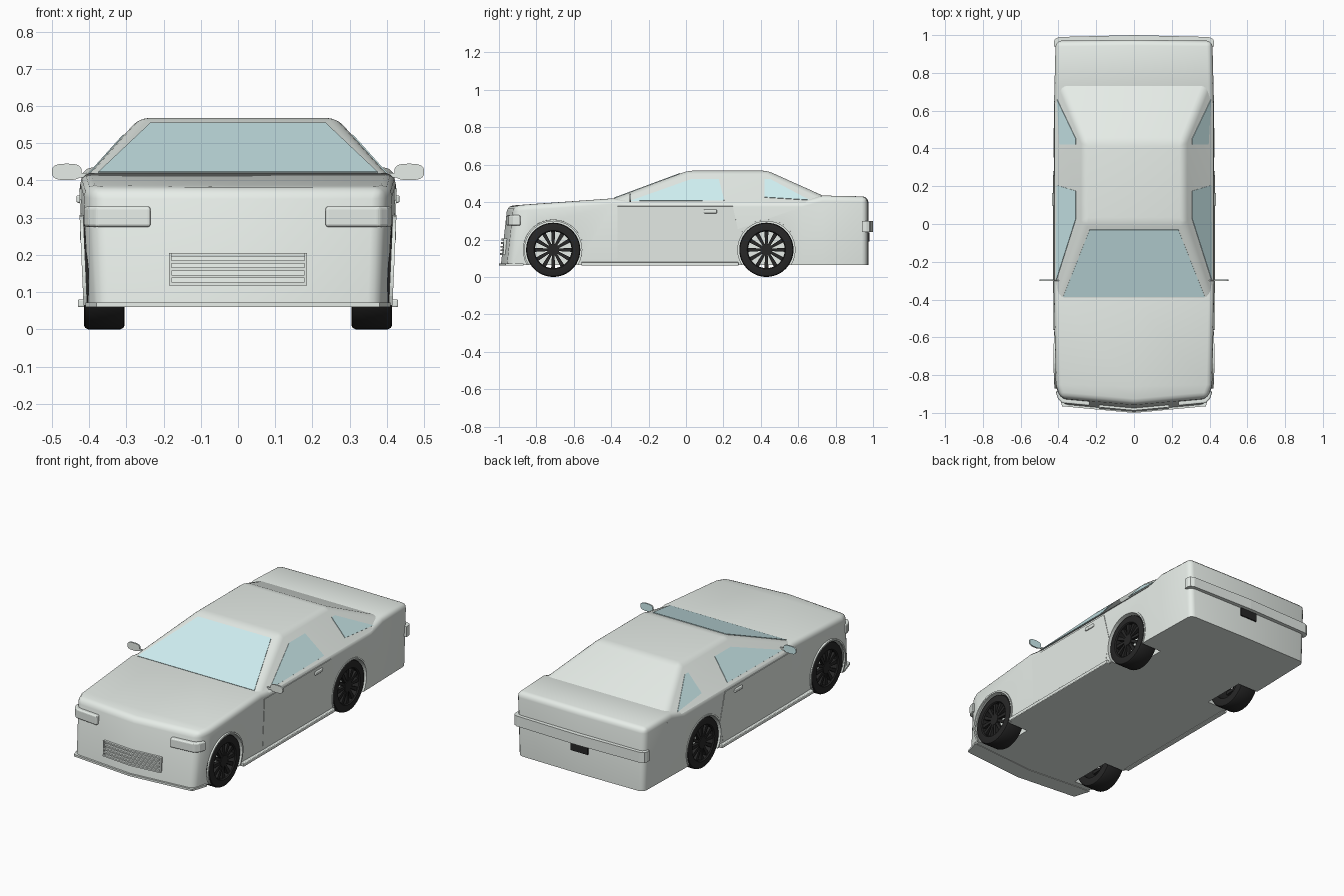
import bpy, bmesh
from math import sin, cos, pi, radians, copysign

if "Cube" in bpy.data.objects:
    bpy.data.objects.remove(bpy.data.objects["Cube"])


def material(name, rgb):
    m = bpy.data.materials.new(name)
    m.diffuse_color = (*rgb, 1)
    m.use_nodes = True
    m.node_tree.nodes["Principled BSDF"].inputs["Base Color"].default_value = m.diffuse_color
    return m


PAINT = material("paint", (0.80, 0.85, 0.81))
GLASS = material("glass", (0.64, 0.88, 0.90))
BLACK = material("black", (0.02, 0.02, 0.02))


def finish(name, bm, mat, mirror=False, bevel=0, thick=0, angle=30):
    """Turn a bmesh into an object with its usual modifiers."""
    bmesh.ops.recalc_face_normals(bm, faces=bm.faces)
    me = bpy.data.meshes.new(name)
    bm.to_mesh(me)
    bm.free()
    me.materials.append(mat)
    ob = bpy.data.objects.new(name, me)
    bpy.context.collection.objects.link(ob)
    if thick:
        s = ob.modifiers.new("thickness", 'SOLIDIFY')
        s.thickness, s.offset = thick, 0
    if bevel:
        b = ob.modifiers.new("bevel", 'BEVEL')
        b.width, b.segments = bevel, 3
    if mirror:
        ob.modifiers.new("mirror", 'MIRROR')
    return ob


def smooth(ob, apply=False):
    bpy.ops.object.select_all(action='DESELECT')
    ob.select_set(True)
    bpy.context.view_layer.objects.active = ob
    if apply:
        bpy.ops.object.convert(target='MESH')
    bpy.ops.object.shade_smooth_by_angle(angle=radians(32))


def loft(bm, rings, closed=False):
    """Skin rings of equal length; returns the vertex rings."""
    vs = [[bm.verts.new(p) for p in r] for r in rings]
    n = len(vs[0])
    pairs = list(zip(vs, vs[1:])) + ([(vs[-1], vs[0])] if closed else [])
    for a, b in pairs:
        for i in range(n):
            bm.faces.new((a[i], a[(i + 1) % n], b[(i + 1) % n], b[i]))
    return vs


def prism(name, plan, z0, z1, mat=PAINT, mirror=True, bevel=0):
    """Plan outline in x,y raised from z0 to z1."""
    bm = bmesh.new()
    for ring in loft(bm, [[(x, y, z) for x, y in plan] for z in (z0, z1)]):
        bm.faces.new(ring)
    return finish(name, bm, mat, mirror, bevel)


def box(name, x, y, z, **kw):
    return prism(name, [(x[0], y[0]), (x[1], y[0]), (x[1], y[1]), (x[0], y[1])], *z, **kw)


def panel(name, pts, mat, thick, mirror=True):
    bm = bmesh.new()
    bm.faces.new([bm.verts.new(p) for p in pts])
    return finish(name, bm, mat, mirror, thick=thick)


def side_x(z):          # outer body side
    return 0.41 + 0.015 * (z - 0.063) / 0.34


def weighted_bevel(bm, z_min, limit):
    lay = bm.edges.layers.float.new("bevel_weight_edge")
    bmesh.ops.recalc_face_normals(bm, faces=bm.faces)
    for e in bm.edges:
        z = (e.verts[0].co.z + e.verts[1].co.z) / 2
        if z > z_min and e.calc_face_angle(0) > limit:
            e[lay] = 1


WHEEL_Y = (-0.71, 0.43)
R = 0.145

# lower body: edge y, centre y, half width, top z, forward lean at the bottom
sections = [(-0.92, -0.955, 0.39, 0.38, 0.035), (-0.85, -0.86, 0.415, 0.387, 0),
            (-0.39, -0.39, 0.425, 0.42, 0), (-0.28, -0.28, 0.425, 0.405, 0),
            (0.62, 0.62, 0.425, 0.405, 0), (0.73, 0.73, 0.422, 0.435, 0),
            (0.97, 0.975, 0.416, 0.43, 0)]
rings = []
for ye, yc, w, zt, lean in sections:
    rings.append([(0, yc - lean, 0.063), (w * 0.97, ye - lean, 0.063), (w, ye, zt),
                  (0, yc, zt), (-w, ye, zt), (-w * 0.97, ye - lean, 0.063)])
bm = bmesh.new()
vs = loft(bm, rings)
for r in (vs[0], vs[-1]):
    bm.faces.new(r[:4])
    bm.faces.new((r[0], r[3], r[4], r[5]))
weighted_bevel(bm, 0.1, 0.6)
body = finish("lower_body", bm, PAINT, bevel=0.03)
body.modifiers["bevel"].limit_method = 'WEIGHT'

# wheel wells
bm = bmesh.new()
for wy in WHEEL_Y:
    circle = [(wy + 0.154 * cos(a * pi / 24), R + 0.154 * sin(a * pi / 24)) for a in range(48)]
    for r in loft(bm, [[(x, y, z) for y, z in circle] for x in (0.28, 0.6)]):
        bm.faces.new(r)
cutter = finish("well_cutter", bm, PAINT, mirror=True)
cutter.hide_render = True
cut = body.modifiers.new("wells", 'BOOLEAN')
cut.operation, cut.object, cut.solver = 'DIFFERENCE', cutter, 'EXACT'
smooth(body, apply=True)
bpy.data.objects.remove(cutter)

# cabin
bm = bmesh.new()
base = [(-0.42, -0.455, 0.395), (0.42, -0.455, 0.395), (0.42, 0.82, 0.395), (-0.42, 0.82, 0.395)]
roof = [(-0.265, 0.01, 0.568), (0.265, 0.01, 0.568), (0.265, 0.435, 0.568), (-0.265, 0.435, 0.568)]
for r in loft(bm, [base, roof]):
    bm.faces.new(r)
weighted_bevel(bm, 0.42, 0.2)
cabin = finish("cabin", bm, PAINT, bevel=0.025)
cabin.modifiers["bevel"].limit_method = 'WEIGHT'
smooth(cabin, apply=True)


def pane(y, z):         # point on the sloping cabin side
    return (0.42 - (z - 0.395) * 0.155 / 0.173, y, z)


def screen(x, z):       # point on the windscreen slope
    return (x, -0.455 + (z - 0.395) * 0.465 / 0.173, z)


# windows
panel("windscreen", [screen(*p) for p in
                     ((-0.375, 0.421), (0.375, 0.421), (0.235, 0.553), (-0.235, 0.553))],
      GLASS, 0.006, mirror=False)
panel("door_window", [pane(*p) for p in
                      ((-0.30, 0.405), (0.205, 0.408), (0.175, 0.522), (0.03, 0.522))], GLASS, 0.006)
panel("quarter_window", [pane(*p) for p in
                         ((0.42, 0.425), (0.42, 0.522), (0.45, 0.522), (0.66, 0.41))], GLASS, 0.006)

# doors, handles, sills
panel("door", [(side_x(z), y, z) for y, z in
               ((-0.365, 0.08), (0.25, 0.08), (0.285, 0.22), (0.25, 0.378), (-0.365, 0.378))],
      PAINT, 0.006)
box("door_handle", (0.41, 0.434), (0.095, 0.165), (0.34, 0.36), bevel=0.005)
box("side_sill", (0.40, 0.43), (-0.56, 0.28), (0.06, 0.08), bevel=0.004)

# wheel arch trims
for wy, label in zip(WHEEL_Y, ("front", "rear")):
    bm = bmesh.new()
    quads = []
    for i in range(25):
        a = radians(-30 + 240 * i / 24)
        quads.append([bm.verts.new((side_x(R + r * sin(a)), wy + r * cos(a), R + r * sin(a)))
                      for r in (0.153, 0.162)])
    for a, b in zip(quads, quads[1:]):
        bm.faces.new((a[0], a[1], b[1], b[0]))
    finish(label + "_arch_trim", bm, PAINT, mirror=True, thick=0.01)

# nose: headlights, lip, grille
prism("headlight", [(0.235, -0.962), (0.38, -0.948), (0.402, -0.925), (0.416, -0.885),
                    (0.37, -0.885), (0.235, -0.90)], 0.275, 0.33, bevel=0.008)
prism("front_lip", [(0, -1.0), (0.38, -0.965), (0.41, -0.87), (0.36, -0.87), (0, -0.9)], 0.06, 0.072)
for i in range(5):
    z = 0.118 + i * 0.0195
    y = -0.995 + 0.1 * (z - 0.118)
    prism("grille_slat", [(0, y), (0.185, y + 0.017), (0.185, -0.94), (0, -0.94)], z, z + 0.009)
box("grille_end", (0.178, 0.186), (-0.975, -0.94), (0.118, 0.205))

# tail: wrap-around band and plate
prism("rear_band", [(0, 1.0), (0.395, 0.99), (0.418, 0.98), (0.424, 0.965), (0.424, 0.94),
                    (0.38, 0.94), (0, 0.94)], 0.24, 0.30)
box("rear_plate", (-0.055, 0.055), (0.96, 0.982), (0.19, 0.237), mat=BLACK, mirror=False)

# door mirrors
outline = []
for i in range(32):
    c, s = cos(i * pi / 16), sin(i * pi / 16)
    outline.append((0.46 + 0.04 * copysign(abs(c) ** 0.7, c), 0.423 + 0.022 * copysign(abs(s) ** 0.7, s)))
panel("door_mirror", [(x, -0.30, z) for x, z in outline], PAINT, 0.006)
panel("mirror_glass", [(x, -0.296, z) for x, z in outline], GLASS, 0.003)
box("mirror_stem", (0.39, 0.43), (-0.303, -0.297), (0.408, 0.42))

# wheels: tyre, twelve spokes, hub
bm = bmesh.new()
profile = [(0.305, 0.098), (0.305, 0.134), (0.308, 0.141), (0.316, R), (0.403, R), (0.411, 0.141),
           (0.414, 0.134), (0.414, 0.103), (0.408, 0.098)]
loft(bm, [[(x - 0.36, r * cos(a * pi / 24), r * sin(a * pi / 24)) for x, r in profile]
          for a in range(48)], closed=True)
for k in range(12):
    a = k * pi / 6
    ends = []
    for r, h in ((0.015, 0.006), (0.101, 0.011)):
        ends.append([(x, r * cos(a) - t * sin(a), r * sin(a) + t * cos(a))
                     for x, t in ((0.025, -h), (0.045, -h), (0.045, h), (0.025, h))])
    for r in loft(bm, ends):
        bm.faces.new(r)
for r in loft(bm, [[(x, 0.032 * cos(i * pi / 12), 0.032 * sin(i * pi / 12)) for i in range(24)]
                   for x in (0.02, 0.048)]):
    bm.faces.new(r)
wheel = finish("front_wheel_right", bm, BLACK)
smooth(wheel)
wheel.location = (0.36, WHEEL_Y[0], R)
for label, side, wy in (("rear_wheel_right", 1, WHEEL_Y[1]), ("front_wheel_left", -1, WHEEL_Y[0]),
                        ("rear_wheel_left", -1, WHEEL_Y[1])):
    w = bpy.data.objects.new(label, wheel.data)
    bpy.context.collection.objects.link(w)
    w.location = (0.36 * side, wy, R)
    w.rotation_euler.z = 0 if side > 0 else pi
